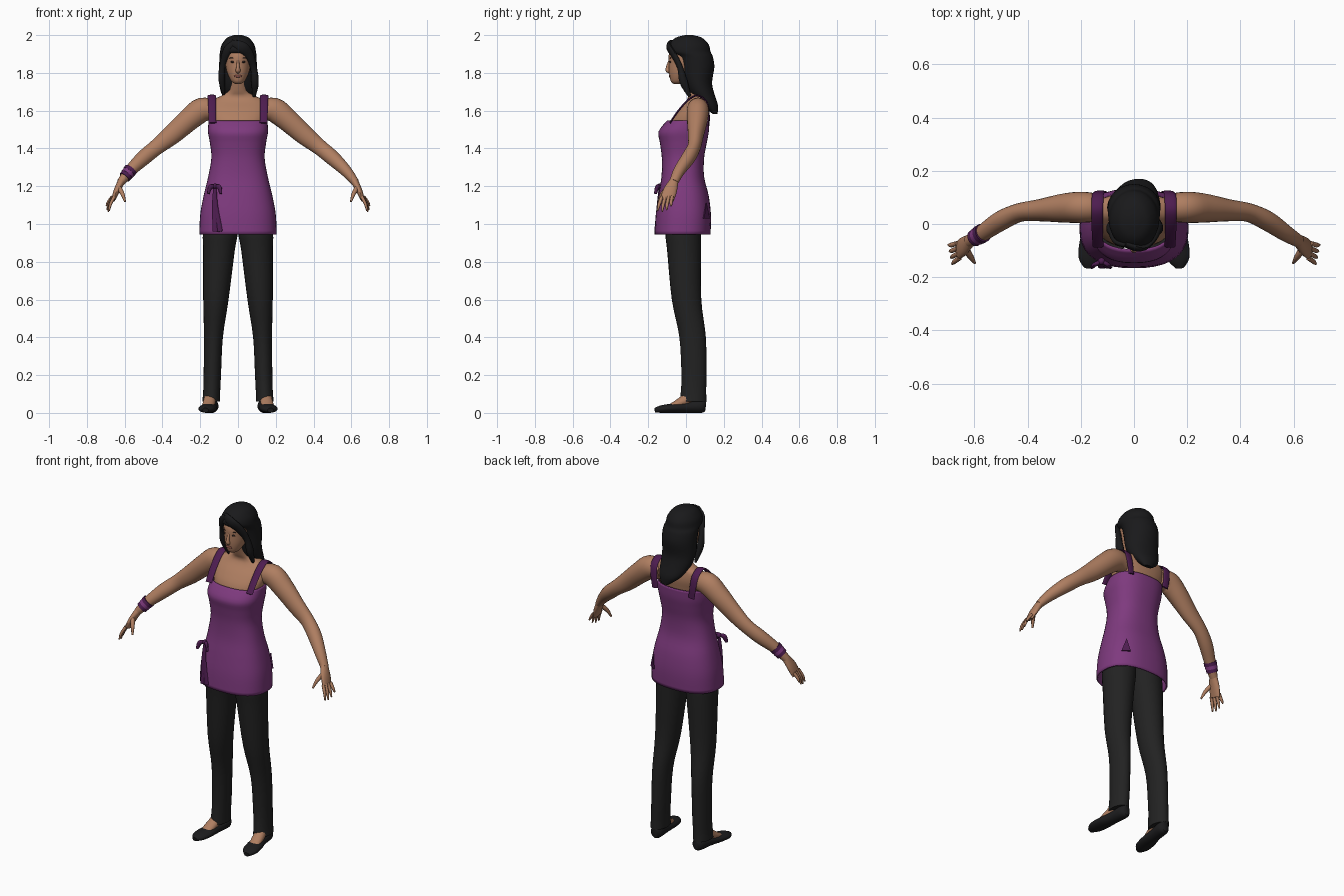
import bpy, bmesh, math
from mathutils import Vector

if "Cube" in bpy.data.objects:
    bpy.data.objects.remove(bpy.data.objects["Cube"])


def material(name, red, green, blue):
    mat = bpy.data.materials.new(name)
    mat.use_nodes = True
    colour = (red, green, blue, 1)
    mat.diffuse_color = colour
    shader = mat.node_tree.nodes["Principled BSDF"]
    shader.inputs["Base Color"].default_value = colour
    shader.inputs["Roughness"].default_value = 0.8
    return mat


SKIN = material("warm skin", .43, .21, .12)
PURPLE = material("purple cloth", .21, .042, .21)
PLUM = material("dark plum trim", .075, .012, .08)
TROUSER = material("charcoal trousers", .016, .016, .016)
HAIR = material("black hair", .01, .01, .011)
SHOE = material("black shoe", .012, .012, .013)
LIP = material("lip brown", .27, .09, .07)
EYE = material("dark eye", .03, .018, .015)


def finish(name, bm, mat):
    """Turn a bmesh into a smooth-shaded object with one material."""
    bmesh.ops.recalc_face_normals(bm, faces=bm.faces)
    mesh = bpy.data.meshes.new(name)
    bm.to_mesh(mesh)
    bm.free()
    mesh.materials.append(mat)
    obj = bpy.data.objects.new(name, mesh)
    bpy.context.collection.objects.link(obj)
    bpy.ops.object.select_all(action='DESELECT')
    obj.select_set(True)
    bpy.context.view_layer.objects.active = obj
    bpy.ops.object.shade_smooth_by_angle(angle=math.radians(50))
    return obj


def spline(points, steps):
    """Catmull-Rom interpolation of tuples of any length."""
    ends = [points[0]] + list(points) + [points[-1]]
    result = []
    for a, b, c, d in zip(ends, ends[1:], ends[2:], ends[3:]):
        for i in range(steps):
            t = i / steps
            result.append([q + t / 2 * (r - p + t * (2 * p - 5 * q + 4 * r - s
                           + t * (3 * (q - r) + s - p)))
                           for p, q, r, s in zip(a, b, c, d)])
    return result + [list(points[-1])]


def loft(name, rings, mat, ref=None, sides=24, steps=4, power=1.0, caps=True):
    """Skin ellipses (x, y, z, radius_u, radius_v).
    Level rings without ref; otherwise rings face along the path, u nearest to ref."""
    rings = spline(rings, steps)
    centres = [Vector(r[:3]) for r in rings]
    bm = bmesh.new()
    loops = []
    for i, ring in enumerate(rings):
        u, v = Vector((1, 0, 0)), Vector((0, 1, 0))
        if ref:
            along = (centres[min(i + 1, len(rings) - 1)] - centres[max(i - 1, 0)]).normalized()
            u = Vector(ref)
            u = (u - along * u.dot(along)).normalized()
            v = along.cross(u)
        loop = []
        for k in range(sides):
            angle = math.tau * k / sides
            c, s = math.cos(angle), math.sin(angle)
            c = math.copysign(abs(c) ** power, c)
            s = math.copysign(abs(s) ** power, s)
            loop.append(bm.verts.new(centres[i] + u * c * ring[3] + v * s * ring[4]))
        loops.append(loop)
    for a, b in zip(loops, loops[1:]):
        for k in range(sides):
            j = (k + 1) % sides
            bm.faces.new((a[k], a[j], b[j], b[k]))
    if caps:
        bm.faces.new(loops[0])
        bm.faces.new(loops[-1])
    return finish(name, bm, mat)


def blob(name, centre, size, mat):
    bm = bmesh.new()
    bmesh.ops.create_uvsphere(bm, u_segments=16, v_segments=8, radius=1)
    for v in bm.verts:
        v.co = Vector(a * b + c for a, b, c in zip(v.co, size, centre))
    return finish(name, bm, mat)


def flip(rings, side):
    return [(r[0] * side, *r[1:]) for r in rings]


ACROSS, DEPTH = (1, 0, 0), (0, 1, 0)

# Skin: chest with neck, then head
loft("chest_and_neck", [
    (0, 0, 1.4, .12, .09), (0, .01, 1.53, .145, .095), (0, .035, 1.6, .16, .08),
    (0, .055, 1.65, .15, .055), (0, .057, 1.678, .09, .047),
    (0, .045, 1.71, .052, .047), (0, .02, 1.8, .048, .05)], SKIN, power=.85)
loft("head", [
    (0, -.05, 1.742, .016, .016), (0, -.04, 1.757, .036, .041), (0, -.02, 1.8, .057, .07),
    (0, 0, 1.85, .068, .092), (0, .01, 1.9, .072, .1), (0, .02, 1.95, .058, .08),
    (0, .02, 1.975, .02, .03)], SKIN)
loft("nose", [(0, -.086, 1.868, .006, .006), (0, -.097, 1.83, .009, .009),
              (0, -.096, 1.812, .014, .011), (0, -.086, 1.802, .008, .006)],
     SKIN, ref=ACROSS, sides=12)
blob("lips", (0, -.087, 1.783), (.021, .004, .007), LIP)

# Hair: main mass with a tail resting on the back
loft("hair", [
    (0, .015, 2, .02, .02), (0, .015, 1.986, .057, .07), (0, .015, 1.95, .086, .105),
    (0, .018, 1.912, .095, .112), (0, .046, 1.885, .098, .096), (0, .06, 1.83, .1, .09),
    (0, .064, 1.75, .1, .074), (.005, .085, 1.69, .092, .065), (.015, .125, 1.63, .068, .044),
    (.03, .155, 1.582, .025, .012)], HAIR)
# Swept fringe and the locks framing the face
loft("left_fringe", [
    (-.035, -.075, 1.962, .015, .01), (.02, -.09, 1.937, .03, .014),
    (.058, -.064, 1.895, .026, .014), (.082, -.032, 1.83, .018, .015),
    (.09, -.012, 1.75, .02, .022), (.085, .02, 1.675, .008, .008)],
    HAIR, ref=(1, 0, 1), sides=12)
loft("right_fringe", [
    (-.02, -.08, 1.96, .015, .01), (-.055, -.068, 1.92, .024, .014),
    (-.08, -.036, 1.85, .016, .014), (-.086, -.012, 1.77, .018, .02),
    (-.076, .02, 1.685, .006, .006)], HAIR, ref=(-1, 0, 1), sides=12)

# Long sleeveless top, open at the hem and neckline
top = loft("top", [
    (0, -.018, .945, .205, .148), (0, -.014, 1.05, .2, .146), (0, -.013, 1.15, .182, .133),
    (0, -.017, 1.25, .158, .113), (0, -.016, 1.35, .141, .112), (0, -.014, 1.43, .149, .124),
    (0, -.012, 1.49, .159, .133), (0, .012, 1.548, .155, .112)],
    PURPLE, sides=40, power=.82, caps=False)
thick = top.modifiers.new("cloth thickness", 'SOLIDIFY')
thick.thickness = .008
thick.offset = -1

# Paired parts
for side, label in ((1, "left"), (-1, "right")):
    blob(label + "_eye", (side * .028, -.084, 1.858), (.013, .004, .005), EYE)
    blob(label + "_eyebrow", (side * .03, -.083, 1.878), (.017, .004, .003), EYE)

    loft(label + "_strap", flip([
        (.135, -.085, 1.535, .02, .005), (.137, -.04, 1.6, .021, .005),
        (.138, .012, 1.657, .022, .005), (.138, .06, 1.68, .022, .005),
        (.136, .106, 1.65, .022, .005), (.13, .12, 1.59, .021, .005),
        (.12, .12, 1.52, .02, .005)], side), PLUM, ref=ACROSS, sides=12)

    loft(label + "_arm", flip([
        (.12, .06, 1.6, .05, .05), (.19, .063, 1.604, .058, .065), (.26, .06, 1.552, .055, .06),
        (.35, .052, 1.472, .042, .052), (.43, .043, 1.408, .035, .042),
        (.5, .012, 1.35, .037, .04), (.57, -.035, 1.283, .031, .031),
        (.62, -.065, 1.222, .024, .021)], side), SKIN, ref=DEPTH)
    loft(label + "_palm", flip([
        (.612, -.06, 1.235, .022, .02), (.64, -.083, 1.18, .036, .017),
        (.66, -.1, 1.13, .036, .011)], side), SKIN, ref=DEPTH, sides=16)
    for k, finger in enumerate(("index", "middle", "ring", "little")):
        t = k / 3
        reach = .015 * math.sin(math.pi * t)
        loft(f"{label}_{finger}_finger", flip([
            (.655 + .01 * t, -.128 + .055 * t, 1.145, .009, .009),
            (.675 + .012 * t, -.142 + .063 * t, 1.105 + .01 * t - reach / 2, .009, .008),
            (.683 + .014 * t, -.15 + .072 * t, 1.07 + .025 * t - reach, .004, .004)],
            side), SKIN, ref=DEPTH, sides=8)
    loft(label + "_thumb", flip([
        (.632, -.095, 1.195, .014, .013), (.612, -.125, 1.16, .011, .011),
        (.598, -.146, 1.118, .005, .005)], side), SKIN, ref=DEPTH, sides=8)

    loft(label + "_trouser_leg", flip([
        (.142, .038, .06, .047, .07), (.139, .04, .12, .045, .067), (.136, .042, .2, .046, .066),
        (.13, .035, .4, .05, .07), (.117, .003, .6, .067, .078), (.101, -.01, .86, .084, .09),
        (.094, -.015, .95, .092, .094), (.088, -.015, 1.08, .085, .09)], side), TROUSER)
    loft(label + "_foot", flip([
        (.142, .045, .14, .03, .035), (.147, .01, .078, .032, .034),
        (.155, -.045, .048, .033, .022), (.16, -.085, .032, .028, .014)], side),
        SKIN, ref=ACROSS, sides=16)
    loft(label + "_shoe", flip([
        (.136, .104, .035, .018, .028), (.138, .08, .036, .035, .036), (.147, 0, .03, .037, .03),
        (.158, -.07, .025, .046, .025), (.168, -.13, .02, .041, .02),
        (.172, -.165, .014, .016, .012)], side), SHOE, ref=ACROSS)

# Banded bracelet on the right wrist
start, end = Vector((-.567, -.033, 1.289)), Vector((-.6, -.053, 1.247))
for k, mat in enumerate((PLUM, PURPLE, PLUM)):
    a, b = start.lerp(end, k / 3), start.lerp(end, (k + 1) / 3)
    size = .036 - .002 * k
    loft(f"bracelet_band_{k + 1}", [(*a, size, size), (*b, size, size)], mat, ref=DEPTH)

# Ribbon bow on the right hip
knot = (-.122, -.14, 1.2)
blob("bow_knot", knot, (.014, .014, .014), PLUM)
for name, drift in (("outer", -.035), ("inner", .032)):
    loft(name + "_bow_loop", [
        (*knot, .008, .008), (knot[0] + drift * .7, -.152, 1.195, .014, .009),
        (knot[0] + drift, -.162, 1.16, .008, .006)], PLUM, ref=(0, 0, 1), sides=10)
    loft(name + "_bow_tail", [
        (*knot, .008, .004), (knot[0] + drift * .1, -.15, 1.1, .012, .005),
        (knot[0] + drift * .35 + .015, -.163, .96, .015, .005)], PLUM, ref=ACROSS, sides=10)

# Small dark gusset at the left back hip
bm = bmesh.new()
corners = [bm.verts.new(p) for p in
           ((.125, .121, 1.03), (.165, .09, 1.03), (.14, .105, 1.11))]
sheet = bm.faces.new(corners)
grown = bmesh.ops.extrude_face_region(bm, geom=[sheet])["geom"]
bmesh.ops.translate(bm, vec=(.004, .005, 0),
                    verts=[g for g in grown if isinstance(g, bmesh.types.BMVert)])
finish("hip_gusset", bm, PLUM)
